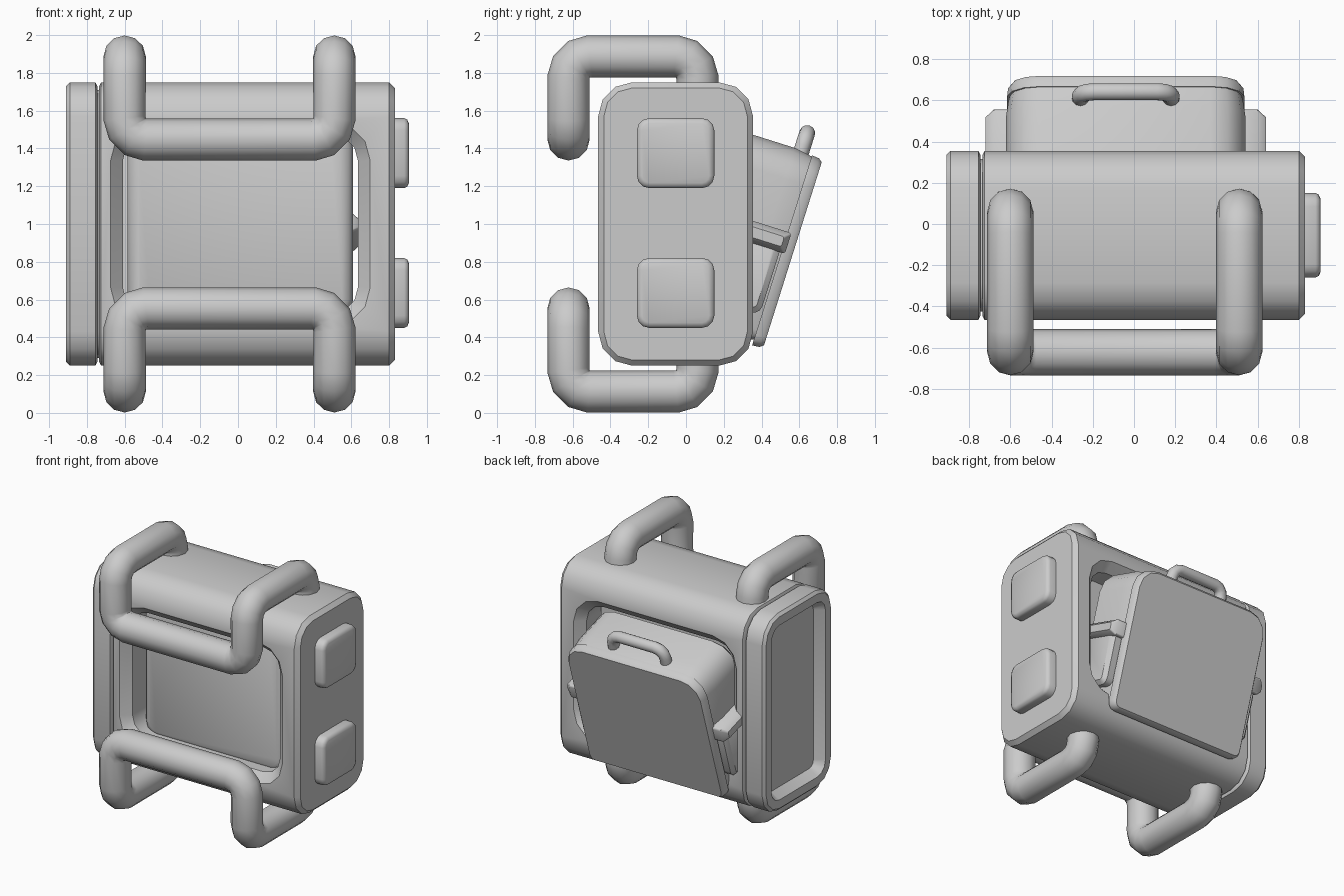
import bpy, bmesh, math
from mathutils import Vector, Matrix

if "Cube" in bpy.data.objects:
    bpy.data.objects.remove(bpy.data.objects["Cube"])

grey = bpy.data.materials.new("light_grey")
grey.use_nodes = True
grey.diffuse_color = (0.6, 0.6, 0.6, 1)
grey.node_tree.nodes["Principled BSDF"].inputs["Base Color"].default_value = (0.6, 0.6, 0.6, 1)
parts = []


def ring(a0, a1, b0, b1, r_low, r_high, segs=3):
    """Rounded rectangle with separate radii for its low and high corners."""
    corners = [(a1, b1, r_high, -1, -1), (a0, b1, r_high, 1, -1),
               (a0, b0, r_low, 1, 1), (a1, b0, r_low, -1, 1)]
    pts = []
    for k, (a, b, r, sa, sb) in enumerate(corners):
        for i in range(segs + 1):
            t = math.pi / 2 * (k + i / segs)
            pts.append((a + sa * r + r * math.cos(t), b + sb * r + r * math.sin(t)))
    return pts


def loft(name, axis, rect, radii, sections, matrix=None):
    """Stack rounded rectangles along an axis; each section is (position, inset)."""
    a0, a1, b0, b1 = rect
    bm = bmesh.new()
    rings = []
    for pos, inset in sections:
        low, high = (max(r - inset, 0.012) for r in radii)
        pts = ring(a0 + inset, a1 - inset, b0 + inset, b1 - inset, low, high)
        rings.append([bm.verts.new((pos, a, b) if axis == "x" else (a, pos, b)) for a, b in pts])
    n = len(rings[0])
    for lo, hi in zip(rings, rings[1:]):
        for i in range(n):
            j = (i + 1) % n
            bm.faces.new((lo[i], lo[j], hi[j], hi[i]))
    bm.faces.new(rings[0])
    bm.faces.new(rings[-1])
    bmesh.ops.recalc_face_normals(bm, faces=bm.faces)
    if matrix:
        bm.transform(matrix)
    mesh = bpy.data.meshes.new(name)
    bm.to_mesh(mesh)
    bm.free()
    mesh.materials.append(grey)
    obj = bpy.data.objects.new(name, mesh)
    bpy.context.collection.objects.link(obj)
    parts.append(obj)
    return obj


def pipe(name, corners, bend, radius, matrix=None):
    """Round tube along a path whose inner corners are bent in three steps."""
    pts = [Vector(c) for c in corners]
    path = [pts[0]]
    for a, c, b in zip(pts, pts[1:], pts[2:]):
        d0, d1 = (c - a).normalized(), (b - c).normalized()
        centre = c - d0 * bend + d1 * bend
        for i in range(4):
            t = math.pi / 6 * i
            path.append(centre + bend * (math.sin(t) * d0 - math.cos(t) * d1))
    path.append(pts[-1])
    curve = bpy.data.curves.new(name, "CURVE")
    curve.dimensions = "3D"
    curve.bevel_depth = radius
    curve.bevel_resolution = 4
    curve.use_fill_caps = True
    spline = curve.splines.new("POLY")
    spline.points.add(len(path) - 1)
    for p, v in zip(spline.points, path):
        p.co = (*(matrix @ v if matrix else v), 1)
    curve.materials.append(grey)
    obj = bpy.data.objects.new(name, curve)
    bpy.context.collection.objects.link(obj)
    select([obj])
    bpy.ops.object.convert(target="MESH")
    parts.append(bpy.context.view_layer.objects.active)


def select(objs):
    bpy.ops.object.select_all(action="DESELECT")
    for o in objs:
        o.select_set(True)
    bpy.context.view_layer.objects.active = objs[0]


# Housing with a chamfered window running front to back
shell = (-0.465, 0.355, 0.25, 1.75)
body = loft("housing", "x", shell, (0.18, 0.18),
            [(-0.735, 0.02), (-0.725, 0), (0.80, 0), (0.83, 0.03)])
cutter = loft("window_cutter", "y", (-0.71, 0.735, 0.425, 1.575), (0.24, 0.24),
              [(-0.50, 0), (-0.40, 0.10), (0.29, 0.10), (0.39, 0)])
cut = body.modifiers.new("window", "BOOLEAN")
cut.object = cutter
cut.solver = "EXACT"
select([body])
bpy.ops.object.modifier_apply(modifier=cut.name)
parts.remove(cutter)
bpy.data.objects.remove(cutter)

# End cap with a recessed panel, and the seam core behind it
loft("end_cap", "x", shell, (0.18, 0.18),
     [(-0.745, 0.02), (-0.755, 0), (-0.89, 0), (-0.91, 0.02),
      (-0.91, 0.085), (-0.84, 0.13)])
loft("seam_core", "x", shell, (0.18, 0.18), [(-0.76, 0.04), (-0.72, 0.04)])

# Side pads
for name, z in (("upper_side_pad", 1.19), ("lower_side_pad", 0.45)):
    loft(name, "x", (-0.26, 0.15, z, z + 0.37), (0.065, 0.065),
         [(0.81, 0), (0.88, 0), (0.896, 0.008), (0.905, 0.028)])

# Inner block filling the window
loft("inner_block", "y", (-0.585, 0.61, 0.48, 1.52), (0.12, 0.12),
     [(-0.32, 0.06), (-0.305, 0.025), (-0.27, 0), (0.15, 0)])

# Upper and lower pipe bars
for name, flip in (("upper_bar", 1), ("lower_bar", -1)):
    z_root, z_far, z_bar = (1 + flip * h for h in (0.68, 0.887, 0.447))
    left, right = -0.6, 0.51
    pipe(name, [(left, 0.06, z_root), (left, 0.06, z_far), (left, -0.622, z_far),
                (left, -0.622, z_bar), (right, -0.622, z_bar), (right, -0.622, z_far),
                (right, 0.06, z_far), (right, 0.06, z_root)], 0.112, 0.112)

# Leaning pack, built upright then tilted
tilt = Matrix.Translation((-0.04, 0.565, 0.84)) @ Matrix.Rotation(math.radians(-17.5), 4, "X")
loft("pack", "y", (-0.58, 0.58, -0.51, 0.54), (0.07, 0.17),
     [(-0.46, 0.05), (-0.42, 0), (-0.16, 0), (-0.08, 0.012), (-0.05, 0.02)], tilt)
loft("pack_back_panel", "y", (-0.575, 0.575, -0.525, 0.53), (0.06, 0.16),
     [(-0.06, 0), (-0.02, 0.004), (0, 0.02)], tilt)
pipe("pack_handle", [(-0.22, -0.12, 0.48), (-0.22, -0.12, 0.635),
                     (0.22, -0.12, 0.635), (0.22, -0.12, 0.48)], 0.07, 0.042, tilt)

# Side pockets with a wider top band
for name, s in (("left", 1), ("right", -1)):
    for part, rect, radii, depth in (
            ("pocket", (-0.40, -0.07, -0.36, 0.02), (0.05, 0.02), 0.065),
            ("pocket_band", (-0.42, -0.04, -0.01, 0.105), (0.015, 0.015), 0.10)):
        loft(name + "_" + part, "x", rect, radii,
             [(s * 0.54, 0), (s * (0.58 + depth * 0.6), 0), (s * (0.58 + depth), 0.03)], tilt)

select(parts)
bpy.ops.object.shade_smooth_by_angle(angle=math.radians(40))
